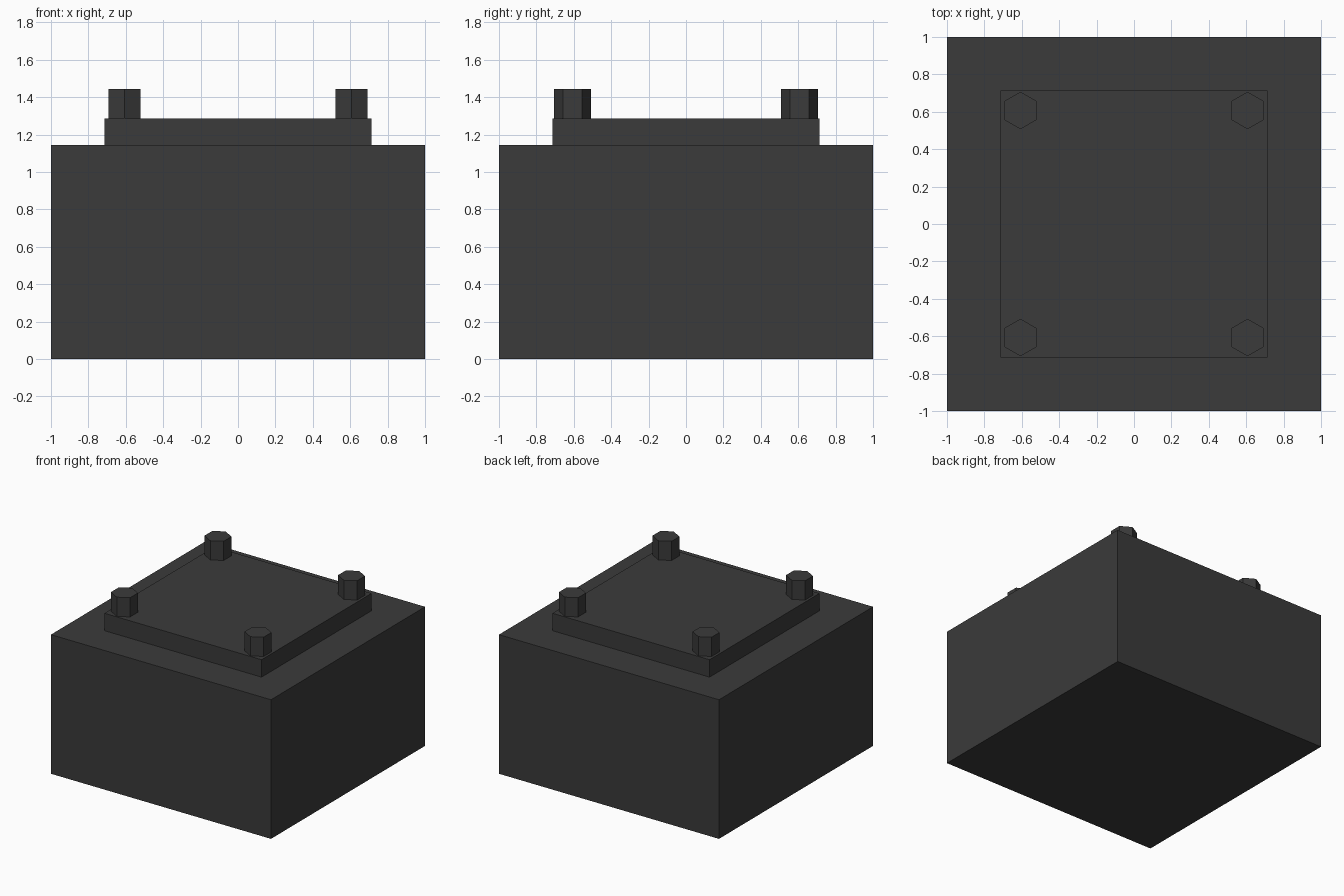
import bpy
import bmesh
from mathutils import Matrix

cube = bpy.data.objects.get("Cube")
if cube:
    bpy.data.objects.remove(cube, do_unlink=True)

# One dark metal for every part
metal = bpy.data.materials.new("dark_grey_metal")
metal.use_nodes = True
colour = (0.043, 0.043, 0.043, 1)
metal.diffuse_color = colour
metal.node_tree.nodes["Principled BSDF"].inputs["Base Color"].default_value = colour

BODY_TOP = 1.143
PLATE_TOP = 1.286
BOLT_TOP = 1.444


def add_part(name, bm, location):
    mesh = bpy.data.meshes.new(name)
    bm.to_mesh(mesh)
    bm.free()
    mesh.materials.append(metal)
    obj = bpy.data.objects.new(name, mesh)
    obj.location = location
    bpy.context.collection.objects.link(obj)


def add_slab(name, width, bottom, top):
    bm = bmesh.new()
    size = Matrix.Diagonal((width, width, top - bottom, 1))
    bmesh.ops.create_cube(bm, size=1, matrix=size)
    add_part(name, bm, (0, 0, (bottom + top) / 2))


def add_bolt(name, x, y):
    bm = bmesh.new()
    bmesh.ops.create_cone(bm, cap_ends=True, segments=6, radius1=0.1,
                          radius2=0.1, depth=BOLT_TOP - PLATE_TOP)
    add_part(name, bm, (x, y, (PLATE_TOP + BOLT_TOP) / 2))


# Block and the raised plate on top
add_slab("base_block", 2, 0, BODY_TOP)
add_slab("mounting_plate", 1.428, BODY_TOP, PLATE_TOP)

# Hexagonal bolts at the plate corners
for side, sx in (("left", 1), ("right", -1)):
    for end, sy in (("front", -1), ("back", 1)):
        add_bolt(f"{end}_{side}_bolt", sx * 0.607, sy * 0.607)
